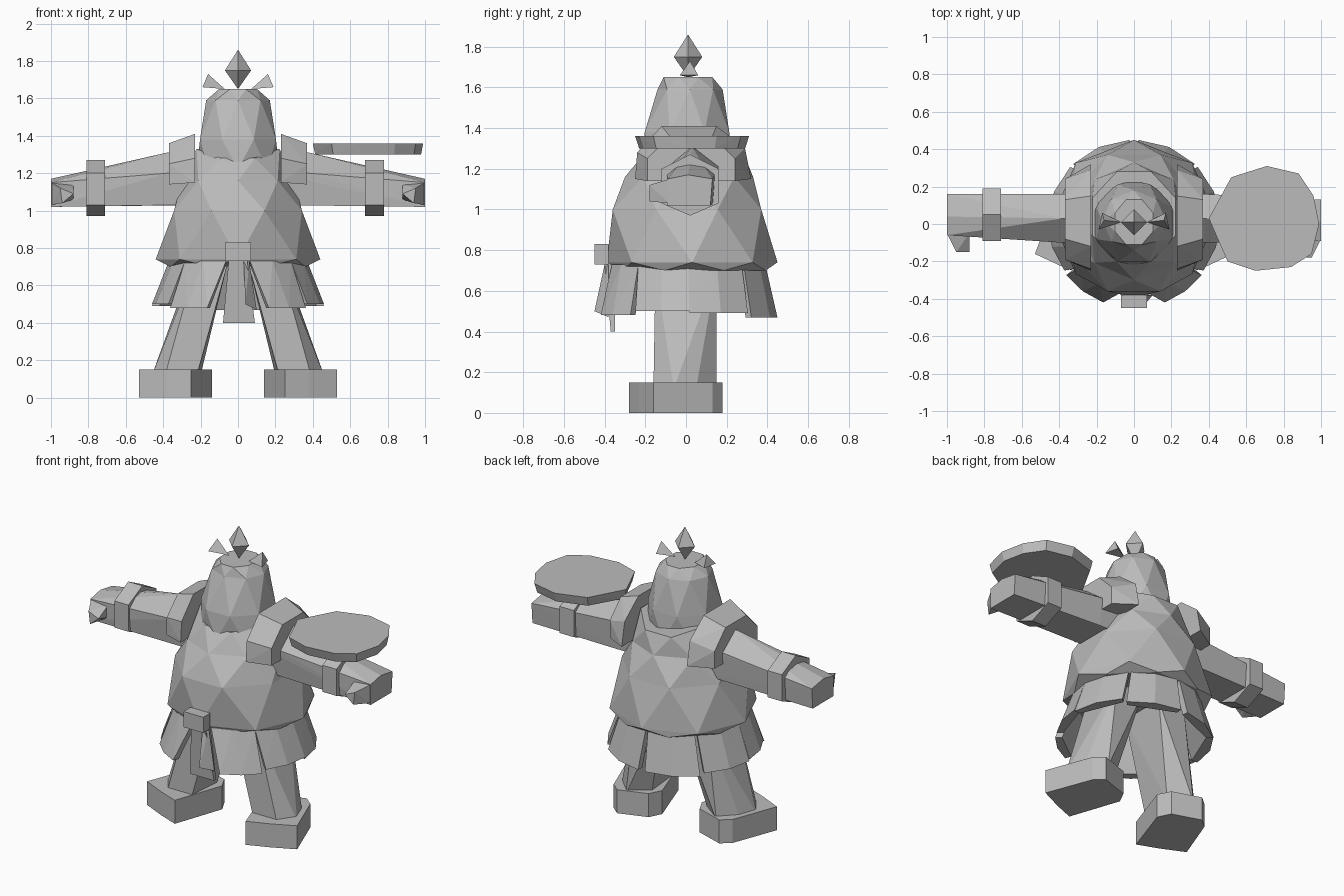
import bpy, bmesh, math

cube = bpy.data.objects.get("Cube")
if cube:
    bpy.data.objects.remove(cube, do_unlink=True)

grey = bpy.data.materials.new("plain grey")
grey.use_nodes = True
colour = (0.5, 0.5, 0.5, 1.0)
grey.diffuse_color = colour
grey.node_tree.nodes["Principled BSDF"].inputs["Base Color"].default_value = colour


def finish(name, bm):
    bmesh.ops.recalc_face_normals(bm, faces=bm.faces[:])
    mesh = bpy.data.meshes.new(name)
    bm.to_mesh(mesh)
    bm.free()
    mesh.materials.append(grey)
    obj = bpy.data.objects.new(name, mesh)
    bpy.context.collection.objects.link(obj)
    return obj


def hull(name, points, side=1):
    """Convex faceted solid; side = -1 mirrors it in x."""
    bm = bmesh.new()
    for x, y, z in points:
        bm.verts.new((x * side, y, z))
    bmesh.ops.convex_hull(bm, input=bm.verts[:])
    loose = [v for v in bm.verts if not v.link_faces]
    bmesh.ops.delete(bm, geom=loose, context='VERTS')
    bmesh.ops.dissolve_limit(bm, angle_limit=math.radians(1),
                             verts=bm.verts[:], edges=bm.edges[:])
    return finish(name, bm)


def faceted_loft(name, rings, n, phase=0.0, dip=0.0):
    """Rings (z, x radius, front y, back y), each turned half a step, joined by triangles.
    The last ring dips at the front and back."""
    bm = bmesh.new()
    loops = []
    for k, (z, rx, y0, y1) in enumerate(rings):
        loop = []
        for i in range(n):
            a = math.tau * (i + k / 2 + phase) / n
            last = k == len(rings) - 1
            zz = z - (dip * math.sin(a) ** 2 if last else 0)
            loop.append(bm.verts.new((rx * math.cos(a),
                                      (y0 + y1) / 2 + (y1 - y0) / 2 * math.sin(a), zz)))
        loops.append(loop)
    for low, up in zip(loops, loops[1:]):
        for i in range(n):
            j = (i + 1) % n
            bm.faces.new((low[i], low[j], up[i]))
            bm.faces.new((low[j], up[j], up[i]))
    bm.faces.new(loops[0][::-1])
    bm.faces.new(loops[-1])
    return finish(name, bm)


def box(x0, x1, y0, y1, z0, z1):
    return [(x, y, z) for x in (x0, x1) for y in (y0, y1) for z in (z0, z1)]


# Torso and head
faceted_loft("torso", [(0.70, 0.39, -0.34, 0.42), (0.74, 0.44, -0.39, 0.45),
                       (1.00, 0.37, -0.39, 0.40), (1.16, 0.30, -0.30, 0.33),
                       (1.34, 0.24, -0.22, 0.30)], 8, phase=0.5, dip=0.07)
faceted_loft("head", [(1.22, 0.22, -0.22, 0.23), (1.38, 0.22, -0.22, 0.23),
                      (1.59, 0.17, -0.14, 0.18), (1.65, 0.11, -0.12, 0.14)], 8)

# Crest on the head
hull("crest", [(0, 0.01, 1.65), (0, 0.01, 1.86), (0.07, 0.01, 1.75),
               (-0.07, 0.01, 1.75), (0, -0.06, 1.75), (0, 0.08, 1.75)])

# Belt buckle, front cloth and loose strap beside it
hull("buckle", box(-0.07, 0.07, -0.45, -0.38, 0.73, 0.83))
hull("front_cloth", [(-0.05, -0.40, 0.73), (0.05, -0.40, 0.73), (-0.05, -0.35, 0.73),
                     (0.05, -0.35, 0.73), (-0.08, -0.37, 0.40), (0.09, -0.37, 0.40),
                     (-0.08, -0.35, 0.40), (0.09, -0.35, 0.40)])
hull("strap", [(0.03, -0.40, 0.73), (0.06, -0.38, 0.73), (0.03, -0.38, 0.73),
               (0.04, -0.45, 0.50), (0.10, -0.38, 0.47), (0.04, -0.42, 0.50)])


def skirt_panel(name, side, top, bottom, z, reach=0.44):
    """Flared slab spanning the given angles (0 = outward, 90 = back)."""
    points = []
    for angles, zz, rx, ry in ((top, 0.73, 0.37, 0.38), (bottom, z, 0.46, reach)):
        mid = sum(angles) / 2
        for deg in (angles[0], mid, angles[1]):
            a = math.radians(deg)
            for thick in (0, 0.04):
                points.append(((rx - thick) * math.cos(a),
                               0.01 + (ry - thick) * math.sin(a), zz))
    return hull(name, points, side)


foot_plan = [(0.53, -0.16), (0.38, -0.23), (0.25, -0.28), (0.14, 0.04),
             (0.18, 0.12), (0.36, 0.18), (0.42, 0.13)]
arm_root = [(-0.08, 1.03), (-0.10, 1.20), (0.03, 1.31), (0.16, 1.21), (0.15, 1.03)]
arm_end = [(-0.06, 1.02), (-0.06, 1.15), (0.04, 1.17), (0.16, 1.15), (0.15, 1.02)]
cuff = [(0.05, 1.27), (0.19, 1.20), (0.19, 1.03), (0.05, 0.97), (-0.09, 1.03), (-0.09, 1.20)]
pad_inner = [(-0.25, 1.15), (-0.24, 1.28), (-0.12, 1.41), (0.15, 1.41), (0.29, 1.30), (0.32, 1.15)]
pad_outer = [(-0.19, 1.14), (-0.19, 1.25), (-0.08, 1.36), (0.13, 1.36), (0.24, 1.25), (0.24, 1.14)]
thumb = [(1.00, -0.05, 1.15), (1.00, -0.05, 1.03), (0.88, -0.05, 1.14), (0.88, -0.05, 1.06),
         (0.95, -0.15, 1.12), (0.94, -0.15, 1.04), (0.88, -0.15, 1.09)]

for side, label in ((1, "left"), (-1, "right")):
    # Small horn beside the crest
    hull(label + "_horn", [(0.07, 0.01, 1.65), (0.16, 0.02, 1.73),
                           (0.19, -0.03, 1.66), (0.17, 0.06, 1.66)], side)

    # Arm, thumb, cuff and shoulder pad; the left hand reaches slightly forward
    forward, outward = (0.03, 0) if side == 1 else (0, 0.03)
    hull(label + "_arm", [(x, y, z) for x in (0.20, 0.38) for y, z in arm_root]
         + [(1.00, y - forward, z) for y, z in arm_end], side)
    hull(label + "_thumb", [(x, y - forward, z) for x, y, z in thumb], side)
    hull(label + "_cuff", [(x + outward, y - forward, z)
                           for x in (0.68, 0.78) for y, z in cuff], side)
    hull(label + "_shoulder_pad", [(0.23, y, z) for y, z in pad_inner]
         + [(0.37, y, z) for y, z in pad_outer], side)

    # Skirt panels
    skirt_panel(label + "_front_skirt", side, (-80, -40), (-69, -38), 0.48, 0.46)
    skirt_panel(label + "_side_front_skirt", side, (-40, 0), (-36, 1), 0.50)
    skirt_panel(label + "_side_back_skirt", side, (0, 44), (1, 42), 0.49)
    skirt_panel(label + "_back_skirt", side, (46, 89), (45, 87), 0.47)

    # Leg and foot
    hull(label + "_leg", [(0.06, -0.15, 0.70), (0.23, -0.15, 0.70),
                          (0.25, 0.15, 0.70), (0.06, 0.15, 0.70),
                          (0.22, -0.16, 0.12), (0.39, -0.16, 0.12), (0.46, -0.06, 0.12),
                          (0.42, 0.05, 0.12), (0.32, 0.15, 0.12), (0.20, 0.06, 0.12)], side)
    hull(label + "_foot", [(x, y, z) for x, y in foot_plan for z in (0, 0.15)], side)

# Round shield above the left arm
shield_plan = [(0.71, 0.31), (0.88, 0.27), (0.96, 0.15), (0.99, 0.0), (0.95, -0.16),
               (0.84, -0.23), (0.65, -0.25), (0.50, -0.20), (0.40, 0.03), (0.52, 0.25)]
hull("shield", [(x, y, 1.36) for x, y in shield_plan]
     + [(0.71 + (x - 0.71) * 0.96, 0.03 + (y - 0.03) * 0.93, 1.30) for x, y in shield_plan])
